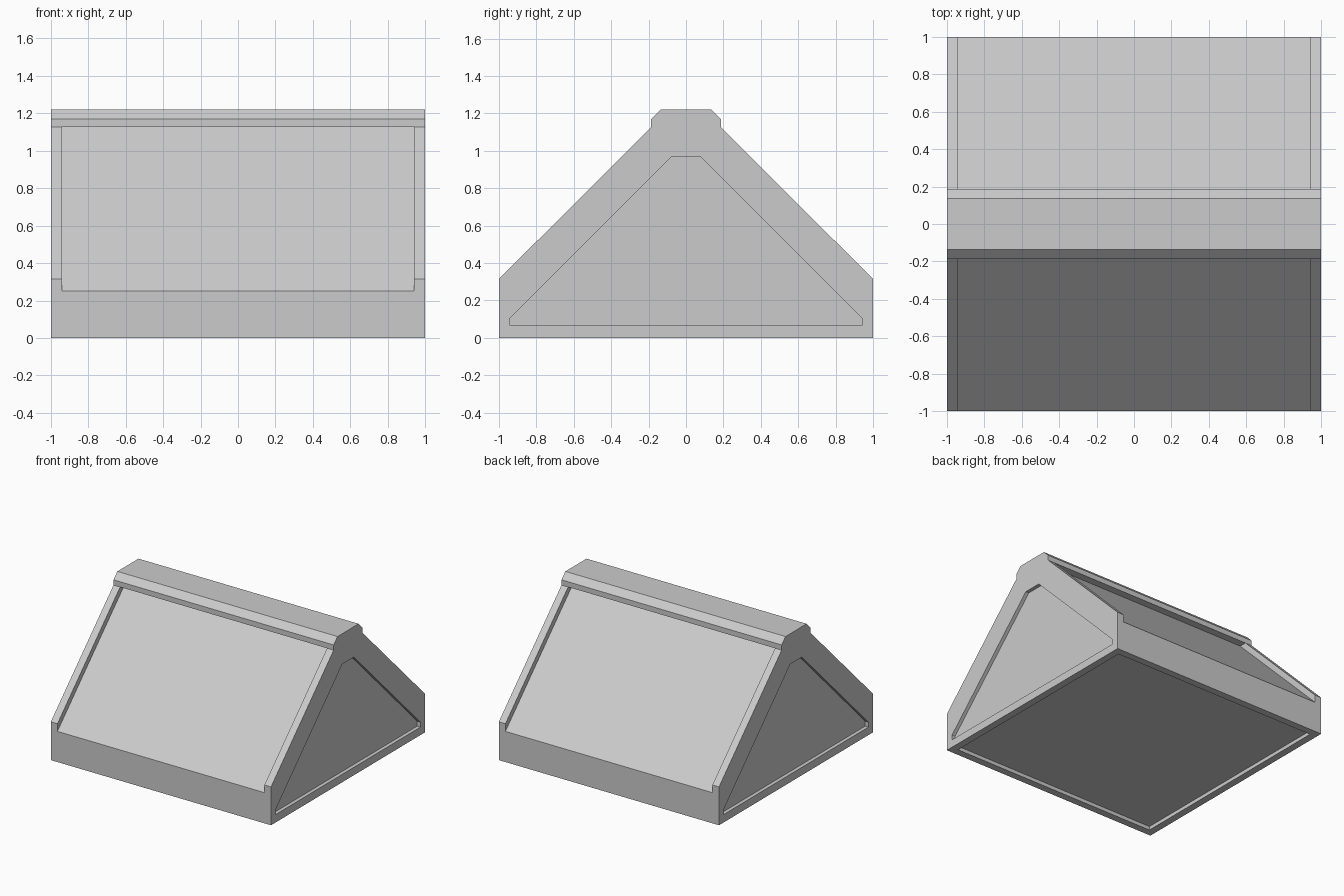
import bpy, bmesh

if "Cube" in bpy.data.objects:
    bpy.data.objects.remove(bpy.data.objects["Cube"])


def prism(name, profile, x0, x1):
    """Extrude a (y, z) profile along x."""
    bm = bmesh.new()
    face = bm.faces.new([bm.verts.new((x0, y, z)) for y, z in profile])
    ext = bmesh.ops.extrude_face_region(bm, geom=[face])
    moved = [v for v in ext["geom"] if isinstance(v, bmesh.types.BMVert)]
    bmesh.ops.translate(bm, verts=moved, vec=(x1 - x0, 0, 0))
    bmesh.ops.recalc_face_normals(bm, faces=bm.faces)
    mesh = bpy.data.meshes.new(name)
    bm.to_mesh(mesh)
    bm.free()
    obj = bpy.data.objects.new(name, mesh)
    bpy.context.collection.objects.link(obj)
    return obj


def mirrored(half):
    """Close a half profile across y = 0."""
    return half + [(-y, z) for y, z in reversed(half)]


# Gabled body with a chamfered ridge cap
body = prism("roof_body", mirrored([
    (1, 0), (1, 0.315), (0.187, 1.127), (0.187, 1.17), (0.137, 1.22)]), -1, 1)

cutters = []
end_panel = mirrored([(0.94, 0.065), (0.94, 0.105), (0.075, 0.97)])
for s in (-1, 1):
    # Sunken slope panel, running under the ridge cap
    cutters.append(prism("slope_recess", [
        (s * 1.2, 0.052), (s * 0.125, 1.127), (s * 1.2, 1.127)], -0.94, 0.94))
    # Sunken gable panel
    cutters.append(prism("gable_recess", end_panel, s * 0.97, s * 1.1))
# Sunken underside
cutters.append(prism("base_recess", [
    (-0.94, -0.1), (0.94, -0.1), (0.94, 0.03), (-0.94, 0.03)], -0.94, 0.94))

# Carve the recesses, then discard the cutters
bpy.context.view_layer.objects.active = body
for cutter in cutters:
    cutter.hide_render = True
    mod = body.modifiers.new(cutter.name, "BOOLEAN")
    mod.operation = "DIFFERENCE"
    mod.solver = "EXACT"
    mod.object = cutter
    bpy.ops.object.modifier_apply(modifier=mod.name)
    bpy.data.objects.remove(cutter, do_unlink=True)
